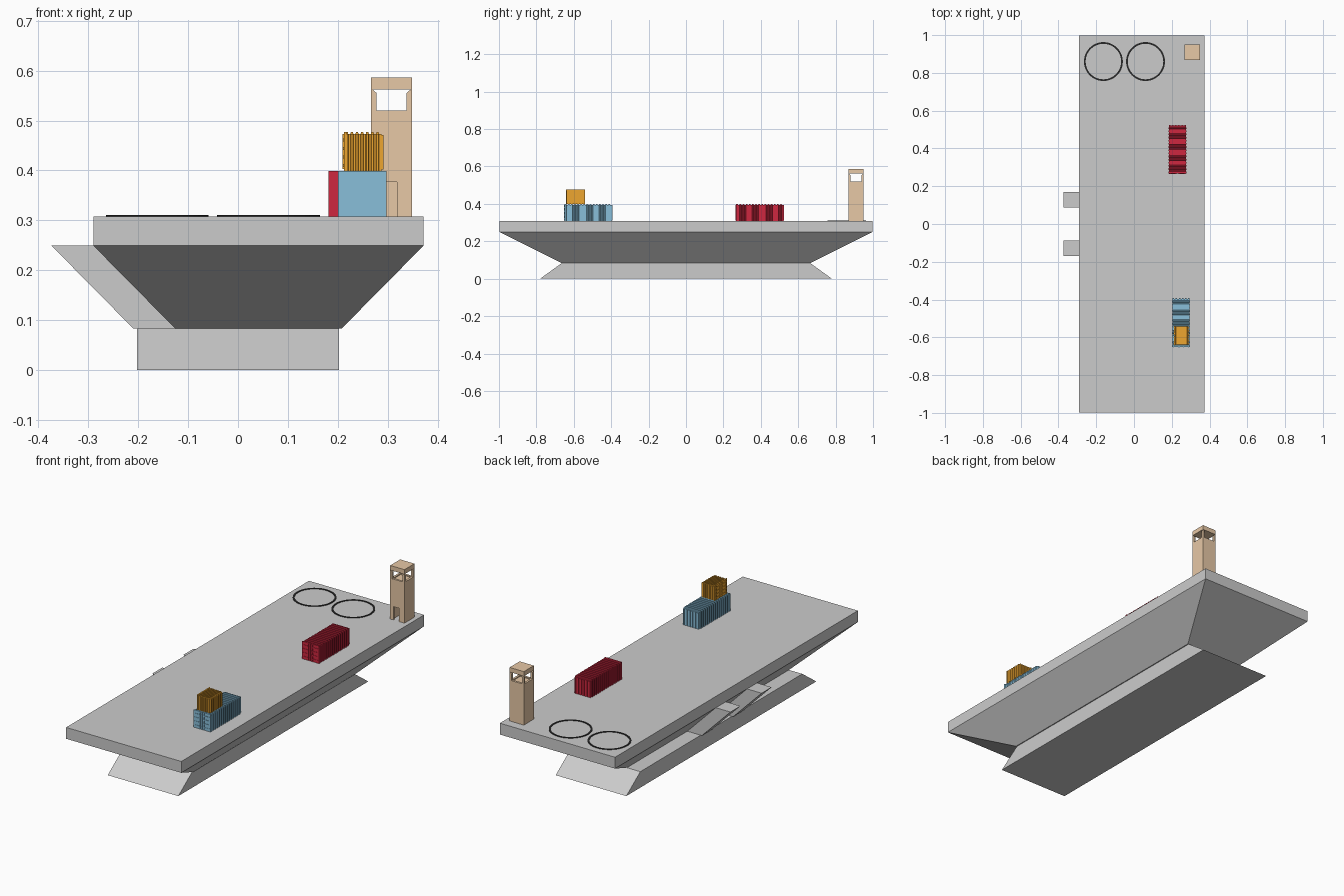
import bpy, bmesh, math
from mathutils import Matrix, Vector

if "Cube" in bpy.data.objects:
    bpy.data.objects.remove(bpy.data.objects["Cube"])


def material(name, rgb):
    m = bpy.data.materials.new(name)
    m.diffuse_color = (*rgb, 1)
    m.use_nodes = True
    m.node_tree.nodes["Principled BSDF"].inputs["Base Color"].default_value = m.diffuse_color
    return m


TAN = material("tan", (0.80, 0.58, 0.38))
RED = material("red", (0.62, 0.02, 0.05))
BLUE = material("blue", (0.25, 0.52, 0.70))
ORANGE = material("orange", (0.85, 0.38, 0.03))
BLACK = material("black", (0.02, 0.02, 0.02))


def finish(name, bm, mat=None):
    bmesh.ops.recalc_face_normals(bm, faces=bm.faces)
    me = bpy.data.meshes.new(name)
    bm.to_mesh(me)
    bm.free()
    ob = bpy.data.objects.new(name, me)
    bpy.context.collection.objects.link(ob)
    if mat:
        me.materials.append(mat)
    return ob


def frustum(bm, low, z0, high, z1):
    """Solid between two rectangles (x0, x1, y0, y1)."""
    rings = []
    for (x0, x1, y0, y1), z in ((low, z0), (high, z1)):
        rings.append([bm.verts.new((x, y, z)) for x, y in
                      ((x0, y0), (x1, y0), (x1, y1), (x0, y1))])
    a, b = rings
    bm.faces.new(a[::-1])
    bm.faces.new(b)
    for i in range(4):
        j = (i + 1) % 4
        bm.faces.new((a[i], a[j], b[j], b[i]))


def box(bm, x0, x1, y0, y1, z0, z1):
    frustum(bm, (x0, x1, y0, y1), z0, (x0, x1, y0, y1), z1)


def prism(bm, pts, axis, a, b):
    """Polygon extruded along an axis: pts are (y,z), (x,z) or (x,y)."""
    def place(p, t):
        c = list(p)
        c.insert(axis, t)
        return c
    face = bm.faces.new([bm.verts.new(place(p, a)) for p in pts])
    ext = bmesh.ops.extrude_face_region(bm, geom=[face])["geom"]
    move = Vector((0, 0, 0))
    move[axis] = b - a
    bmesh.ops.translate(bm, vec=move, verts=[v for v in ext if isinstance(v, bmesh.types.BMVert)])


# Platform deck, tapered hull and base
DECK = (-0.29, 0.372, -0.997, 0.997)
bm = bmesh.new()
frustum(bm, DECK, 0.249, DECK, 0.308)
finish("deck", bm)

bm = bmesh.new()
frustum(bm, (-0.126, 0.208, -0.665, 0.665), 0.083, DECK, 0.249)
finish("hull", bm)

bm = bmesh.new()
frustum(bm, (-0.203, 0.203, -0.78, 0.78), 0, (-0.203, 0.203, -0.665, 0.665), 0.083)
finish("base", bm)

# Sloping braces against the left side of the hull
for i, y in enumerate((-0.128, 0.128)):
    bm = bmesh.new()
    prism(bm, [(-0.374, 0.249), (-0.29, 0.249), (-0.126, 0.083), (-0.21, 0.083)], 1, y - 0.041, y + 0.041)
    finish(f"side_brace_{i + 1}", bm)

# Landing pad rings
for i, cx in enumerate((-0.162, 0.061)):
    bm = bmesh.new()
    prof = [bm.verts.new((cx + r, 0.86, z)) for r, z in
            ((0.094, 0.307), (0.103, 0.307), (0.103, 0.3105), (0.094, 0.3105))]
    edges = [bm.edges.new((prof[k], prof[(k + 1) % 4])) for k in range(4)]
    bmesh.ops.spin(bm, geom=prof + edges, cent=(cx, 0.86, 0), axis=(0, 0, 1),
                   angle=math.tau, steps=48, use_merge=True)
    bmesh.ops.remove_doubles(bm, verts=bm.verts, dist=1e-5)
    finish(f"landing_pad_ring_{i + 1}", bm, BLACK)

# Lookout tower: walls with doorway, floor, corner posts, roof
X0, X1, Y0, Y1, W = 0.267, 0.349, 0.868, 0.95, 0.011
bm = bmesh.new()
prism(bm, [(X0, 0.308), (0.285, 0.308), (0.285, 0.377), (0.319, 0.377), (0.319, 0.308),
           (X1, 0.308), (X1, 0.52), (X0, 0.52)], 1, Y0, Y0 + W)
box(bm, X0, X1, Y1 - W, Y1, 0.308, 0.52)
for x in (X0, X1 - W):
    box(bm, x, x + W, Y0 + W, Y1 - W, 0.308, 0.52)
box(bm, X0 + W, X1 - W, Y0 + W, Y1 - W, 0.505, 0.515)
finish("tower_walls", bm, TAN)


def corner(x, y, w):
    xs = sorted((x, x + w if x == X0 else x - w))
    ys = sorted((y, y + w if y == Y0 else y - w))
    return (*xs, *ys)


bm = bmesh.new()
for x in (X0, X1):
    for y in (Y0, Y1):
        frustum(bm, corner(x, y, W), 0.52, corner(x, y, W), 0.555)
        frustum(bm, corner(x, y, W), 0.555, corner(x, y, 0.002), 0.563)
finish("tower_posts", bm, TAN)
bm = bmesh.new()
box(bm, X0, X1, Y0, Y1, 0.562, 0.586)
finish("tower_roof", bm, TAN)


def wave(a, b, n, inner, outer):
    """Trapezoid corrugation from a to b as (along, offset) points."""
    p = (b - a) / n
    pts = []
    for i in range(n):
        s = a + i * p
        pts += [(s, outer), (s + p * 0.4, outer), (s + p * 0.5, inner), (s + p * 0.9, inner)]
    return pts + [(b, inner)]


def container(name, mat, centre, width, length, height, ribs, turn=0):
    """Corrugated shell with doors on its local -y end."""
    w, l, d = width / 2, length / 2, 0.004
    bm = bmesh.new()
    # corrugated side walls
    side = wave(-l + 0.006, l - d, ribs, w - d, w)
    right = [(x, y) for y, x in side]
    prism(bm, right + [(-x, y) for x, y in reversed(right)], 2, 0, height - d)
    # corrugated roof
    roof = wave(-l + 0.006, l - d, ribs, height - d, height)
    prism(bm, [(-l + 0.006, height - 0.012)] + roof + [(l - d, height - 0.012)], 0, -w + d, w - d)
    # ribbed back end
    n = 6
    for i in range(n):
        x = -w + width * (i + 0.5) / n
        box(bm, x - 0.004, x + 0.004, l - 0.006, l, 0.003, height - 0.006)
    # door leaves
    for s in (-1, 1):
        xs = sorted((s * 0.001, s * w))
        box(bm, *xs, -l + 0.003, -l + 0.008, 0, height)
        # lock rods and cross bars
        for f in (0.22, 0.8):
            x = s * w * f
            box(bm, x - 0.0015, x + 0.0015, -l, -l + 0.004, 0.004, height - 0.004)
        for f in (0.14, 0.36, 0.58, 0.8):
            xs = sorted((s * w * 0.12, s * w * 0.9))
            box(bm, *xs, -l + 0.001, -l + 0.004, height * f - 0.003, height * f + 0.003)
    ob = finish(name, bm, mat)
    ob.matrix_world = Matrix.Translation(centre) @ Matrix.Rotation(turn, 4, 'Z')


container("red_container", RED, (0.230, 0.395, 0.308), 0.097, 0.26, 0.091, 15)
container("blue_container", BLUE, (0.249, -0.523, 0.308), 0.097, 0.26, 0.091, 15)
container("orange_container", ORANGE, (0.251, -0.591, 0.399), 0.103, 0.082, 0.078, 7, -math.pi / 2)
